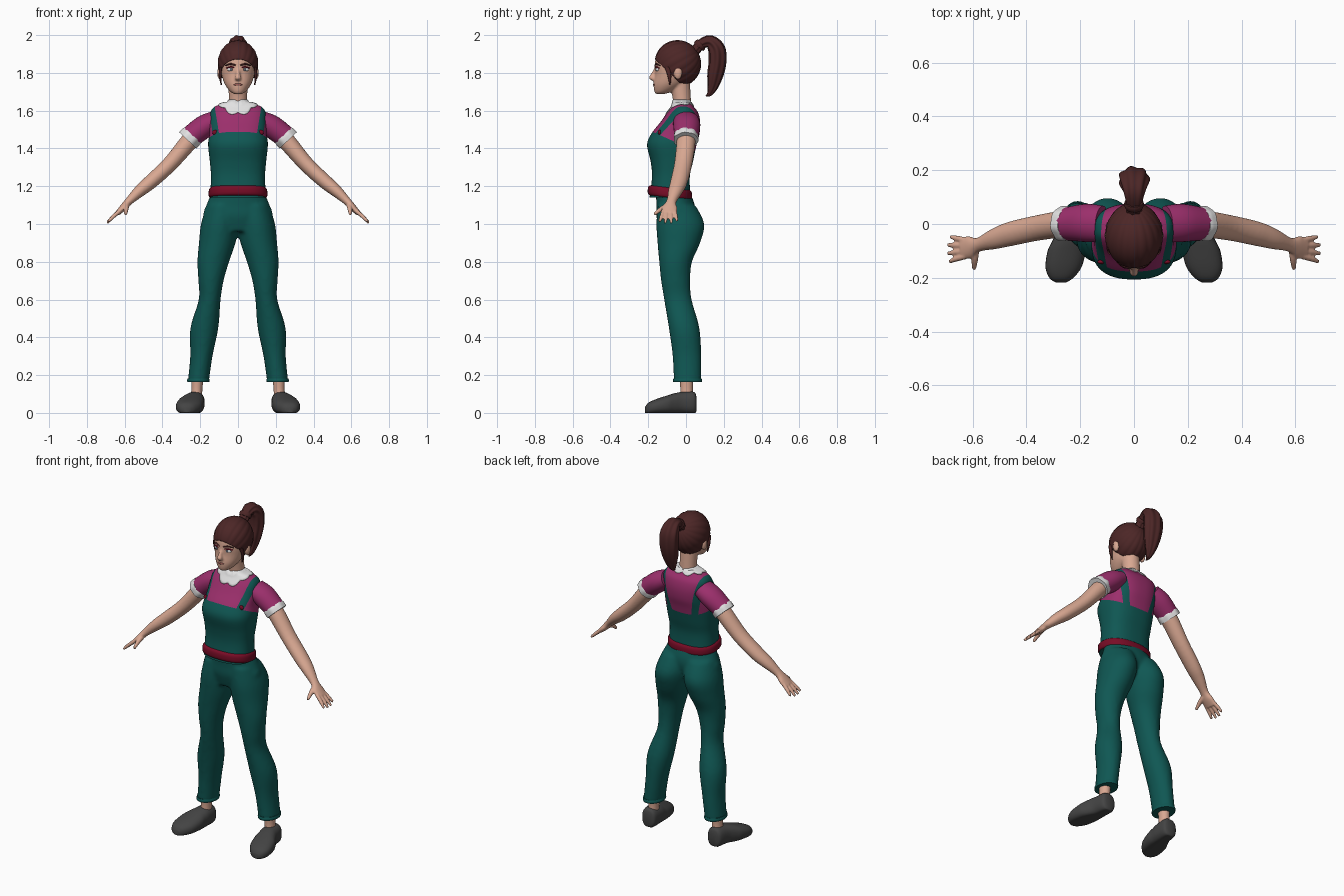
import bpy, bmesh, math
from mathutils import Vector, Matrix
from mathutils.bvhtree import BVHTree

if "Cube" in bpy.data.objects:
    bpy.data.objects.remove(bpy.data.objects["Cube"])

X, Y, Z = Vector((1, 0, 0)), Vector((0, 1, 0)), Vector((0, 0, 1))


def material(name, hexa):
    srgb = [int(hexa[i:i + 2], 16) / 255 for i in (0, 2, 4)]
    col = [((c + .055) / 1.055) ** 2.4 if c > .04 else c / 12.92 for c in srgb] + [1]
    m = bpy.data.materials.new(name)
    m.use_nodes = True
    m.diffuse_color = col
    m.node_tree.nodes["Principled BSDF"].inputs["Base Color"].default_value = col
    return m


skin = material("skin", "d9a892")
hair = material("dark brown hair", "4c2626")
teal = material("teal cloth", "0f5753")
magenta = material("magenta cloth", "9c2f6c")
crimson = material("crimson trim", "780c26")
white = material("white lace", "e2e2e2")
charcoal = material("charcoal shoe", "444444")
lip = material("lip", "a0605a")
iris = material("iris", "5a626e")


def spline(rings, steps):
    # smooth interpolation of position and radii together
    p = [Vector(r) for r in rings]
    p = [p[0]] + p + [p[-1]]
    out = []
    for a, b, c, d in zip(p, p[1:], p[2:], p[3:]):
        for k in range(steps):
            t = k / steps
            out.append(b + (c - a) * (t / 2) + (a * 2 - b * 5 + c * 4 - d) * (t * t / 2)
                       + (b * 3 - a - c * 3 + d) * (t ** 3 / 2))
    return out + [p[-1]]


def loft(bm, rings, ref=X, axis=None, sides=28, power=2, steps=5, groove=0, s=1):
    # rings hold x, y, z, radius along ref, radius across
    pts = spline(rings, steps)
    loops = []
    for i, p in enumerate(pts):
        pos = Vector(p[:3])
        d = axis or (Vector(pts[min(i + 1, len(pts) - 1)][:3])
                     - Vector(pts[max(i - 1, 0)][:3])).normalized()
        u = (ref - d * ref.dot(d)).normalized()
        w = d.cross(u)
        loop = []
        for k in range(sides):
            a = math.tau * k / sides
            c, n = math.cos(a), math.sin(a)
            g = 1 + groove * math.cos(7 * a)
            co = (pos + u * (math.copysign(abs(c) ** (2 / power), c) * p[3] * g)
                  + w * (math.copysign(abs(n) ** (2 / power), n) * p[4] * g))
            co.x *= s
            loop.append(bm.verts.new(co))
        loops.append(loop)
    for a, b in zip(loops, loops[1:]):
        for k in range(sides):
            j = (k + 1) % sides
            bm.faces.new((a[k], a[j], b[j], b[k]))
    bm.faces.new(loops[0][::-1])
    bm.faces.new(loops[-1])


def ball(bm, pos, size):
    bmesh.ops.create_uvsphere(bm, u_segments=32, v_segments=16, radius=1,
                              matrix=Matrix.Translation(pos) @ Matrix.Diagonal((*size, 1)))


def finish(name, bm, *mats, remesh=0, mirror=False, thick=0):
    bmesh.ops.recalc_face_normals(bm, faces=bm.faces[:])
    me = bpy.data.meshes.new(name)
    bm.to_mesh(me)
    bm.free()
    for m in mats:
        me.materials.append(m)
    me.shade_smooth()
    me.set_sharp_from_angle(angle=math.radians(50))
    ob = bpy.data.objects.new(name, me)
    bpy.context.collection.objects.link(ob)
    if remesh:
        mod = ob.modifiers.new("blend", 'REMESH')
        mod.mode, mod.voxel_size, mod.use_smooth_shade = 'VOXEL', remesh, True
        mod = ob.modifiers.new("soften", 'SMOOTH')
        mod.factor, mod.iterations = .5, 4
    if thick:
        ob.modifiers.new("thickness", 'SOLIDIFY').thickness = thick
    if mirror:
        ob.modifiers.new("other_side", 'MIRROR')
    return ob


def simple(name, mat, rings, mirror=False, **kw):
    bm = bmesh.new()
    loft(bm, rings, **kw)
    return finish(name, bm, mat, mirror=mirror)


# Trousers: two legs blended into a pelvis
bm = bmesh.new()
leg = [(.21, .008, .165, .056, .073), (.194, .005, .3, .059, .076), (.178, -.01, .45, .074, .081),
       (.15, -.043, .6, .058, .073), (.143, -.055, .7, .067, .077), (.131, -.055, .8, .084, .087),
       (.11, -.038, .9, .097, .113), (.096, -.03, 1, .1, .127), (.08, -.05, 1.1, .085, .1)]
for s in (1, -1):
    loft(bm, leg, axis=Z, s=s)
loft(bm, [(0, -.06, .96, .14, .075), (0, -.055, 1.04, .184, .102), (0, -.055, 1.1, .168, .102),
          (0, -.07, 1.17, .138, .09)], axis=Z)
finish("trousers", bm, teal, remesh=.011)
simple("trouser_hem", teal, [(.21, .008, .163, .058, .075), (.21, .008, .172, .06, .077),
       (.21, .008, .183, .057, .074)], axis=Z, mirror=True)

# Ankles and slip-on shoes
simple("ankle", skin, [(.222, .003, .06, .033, .04), (.218, .003, .12, .029, .033),
       (.215, .003, .2, .034, .038)], axis=Z, mirror=True)
bm = bmesh.new()
loft(bm, [(.225, .056, .055, .025, .035), (.225, .042, .061, .045, .058), (.23, -.02, .061, .054, .058),
          (.24, -.06, .056, .062, .056), (.25, -.1, .05, .071, .05), (.262, -.16, .04, .067, .04),
          (.27, -.2, .031, .045, .03), (.272, -.217, .024, .02, .015)], axis=-Y, power=2.4)
for v in bm.verts:
    v.co.z = max(v.co.z - .008, 0)
finish("shoe", bm, charcoal, mirror=True)

# Torso: bib, straps and shirt are cut into one surface
bm = bmesh.new()
loft(bm, [(0, -.085, 1.14, .148, .108), (0, -.08, 1.25, .143, .1), (0, -.075, 1.33, .149, .112),
          (0, -.075, 1.42, .158, .131), (0, -.055, 1.48, .151, .127), (0, -.03, 1.54, .15, .105),
          (0, -.018, 1.59, .146, .082), (0, -.018, 1.62, .125, .06), (0, -.02, 1.64, .075, .05)],
     axis=Z, sides=64, power=2.5)
bib_at, bib_dir = Vector((0, -.07, 1.44)), Vector((0, .45, 1))
cuts = [(bib_at, bib_dir)]
for s in (1, -1):
    for edge in (.089, .125):
        cuts.append((Vector((s * edge, 0, 1.48)), Vector((s, .0725, -.22))))
for at, normal in cuts:
    bmesh.ops.bisect_plane(bm, geom=bm.verts[:] + bm.edges[:] + bm.faces[:],
                           plane_co=at, plane_no=normal)
for f in bm.faces:
    c = f.calc_center_median()
    strap = .089 < abs(c.x) + .0725 * c.y - .22 * (c.z - 1.48) < .125
    f.material_index = 1 if (c - bib_at).dot(bib_dir) > 0 and not strap else 0
body = BVHTree.FromBMesh(bm)
finish("torso", bm, teal, magenta)

# Waistband, lower at the back
bm = bmesh.new()
loft(bm, [(0, -.085, 1.138, .146, .106), (0, -.085, 1.148, .155, .117), (0, -.085, 1.18, .154, .116),
          (0, -.085, 1.192, .145, .106)], axis=Z, sides=48, power=2.4, steps=3)
for v in bm.verts:
    v.co.z -= .12 * (v.co.y + .085)
finish("waistband", bm, crimson)

# Strap buttons resting on the bib
bm = bmesh.new()
hit = body.ray_cast(Vector((.122, -1, 1.485)), Y)[0]
ball(bm, hit, (.014, .008, .014))
finish("strap_button", bm, crimson, mirror=True)

# Scalloped collar draped over the shoulders
bm = bmesh.new()
rows, n = 6, 96
grid = []
for r in range(rows):
    t = r / (rows - 1)
    row = []
    for k in range(n):
        a = math.tau * k / n
        wave = .012 * abs(math.sin(4 * a)) * t
        rx = .05 + .047 * t + wave
        ry = .048 + (.03 if math.sin(a) < 0 else .012) * t + wave
        x, y = rx * math.cos(a), -.024 + ry * math.sin(a)
        z = body.ray_cast(Vector((x, y, 3)), -Z)[0].z + .006 + (.012 if r == 0 else 0)
        row.append(bm.verts.new((x, y, z)))
    grid.append(row)
for a, b in zip(grid, grid[1:]):
    for k in range(n):
        bm.faces.new((a[k], b[k], b[(k + 1) % n], a[(k + 1) % n]))
finish("collar", bm, white, thick=.006)

# Sleeves with frilled cuffs
simple("sleeve", magenta, [(.12, 0, 1.55, .068, .05), (.18, .004, 1.515, .071, .061),
       (.253, 0, 1.46, .061, .058)], ref=Y, mirror=True)
simple("sleeve_cuff", white, [(.24, 0, 1.471, .062, .059), (.25, 0, 1.46, .065, .062),
       (.266, 0, 1.443, .065, .062)], ref=Y, groove=.025, sides=42, mirror=True)

# Arms with palm, fingers and thumb
bm = bmesh.new()
loft(bm, [(.18, 0, 1.52, .05, .05), (.26, 0, 1.435, .05, .047), (.36, -.015, 1.318, .047, .041),
          (.46, -.037, 1.225, .045, .038), (.52, -.056, 1.175, .038, .032),
          (.578, -.077, 1.12, .026, .021), (.61, -.086, 1.085, .041, .018),
          (.64, -.09, 1.055, .041, .013)], ref=Y)
for base, tip, reach in ((-.06, -.047, .85), (-.08, -.078, 1), (-.101, -.11, 1), (-.12, -.14, .9)):
    loft(bm, [(.625, base, 1.07, .011, .011), (.625 + .04 * reach, (base + tip) / 2, 1.07 - .035 * reach, .0105, .0105),
              (.625 + .068 * reach, tip, 1.07 - .064 * reach, .007, .007)], ref=Y, sides=12)
loft(bm, [(.59, -.09, 1.1, .016, .016), (.592, -.13, 1.08, .013, .013), (.595, -.168, 1.05, .008, .008)],
     ref=X, sides=12)
finish("arm", bm, skin, remesh=.0045, mirror=True)

# Head, neck, nose and ears
bm = bmesh.new()
loft(bm, [(0, -.02, 1.6, .054, .05), (0, -.022, 1.66, .049, .048), (0, -.035, 1.77, .052, .055)], axis=Z)
loft(bm, [(0, -.138, 1.688, .02, .022), (0, -.118, 1.703, .043, .05), (0, -.092, 1.74, .07, .08),
          (0, -.073, 1.79, .087, .092), (0, -.062, 1.84, .095, .104), (0, -.055, 1.89, .088, .1),
          (0, -.05, 1.94, .055, .06)], axis=Z)
ball(bm, (0, -.045, 1.85), (.098, .114, .112))
loft(bm, [(0, -.155, 1.83, .009, .009), (0, -.173, 1.795, .011, .013), (0, -.182, 1.772, .017, .014),
          (0, -.172, 1.76, .012, .009)], axis=-Z, sides=16)
for s in (1, -1):
    ball(bm, (s * .096, -.042, 1.8), (.014, .022, .036))
finish("head", bm, skin, remesh=.006)

# Eyes, brows and mouth
for name, mat, pos, size in (("eye", white, (.036, -.147, 1.818), (.021, .013, .011)),
                             ("eye_iris", iris, (.035, -.157, 1.818), (.008, .005, .009))):
    bm = bmesh.new()
    ball(bm, pos, size)
    finish(name, bm, mat, mirror=True)
simple("eyelid", crimson, [(.012, -.157, 1.824, .004, .003), (.036, -.16, 1.832, .005, .004),
       (.062, -.14, 1.825, .004, .003)], ref=Y, sides=10, mirror=True)
simple("eyebrow", hair, [(.012, -.163, 1.84, .004, .004), (.04, -.156, 1.847, .005, .005),
       (.066, -.136, 1.838, .003, .003)], ref=Y, sides=10, mirror=True)
bm = bmesh.new()
ball(bm, (0, -.167, 1.738), (.023, .008, .007))
finish("lips", bm, lip)

# Combed-back hair with grooves running to the ponytail
bm = bmesh.new()
bmesh.ops.create_uvsphere(bm, u_segments=108, v_segments=40, radius=1)
for v in bm.verts:
    swell = abs(math.sin(9 * math.atan2(v.co.y, v.co.x))) * (1 - v.co.z ** 2)
    v.co *= 1 + .025 * swell
bm.transform(Matrix.Translation((0, -.043, 1.85)) @ Matrix.Diagonal((.105, .122, .121, 1))
             @ Matrix.Rotation(math.radians(-60), 4, 'X'))
bmesh.ops.bisect_plane(bm, geom=bm.verts[:] + bm.edges[:] + bm.faces[:], clear_inner=True,
                       plane_co=(0, 0, 1.715), plane_no=(0, .96, 1))
finish("hair_cap", bm, hair, thick=.008)
simple("side_lock", hair, [(.09, -.1, 1.83, .008, .014), (.095, -.088, 1.785, .007, .01),
       (.088, -.085, 1.735, .003, .003)], axis=-Z, sides=12, mirror=True)
simple("ponytail", hair, [(0, .045, 1.915, .028, .026), (0, .085, 1.955, .03, .026),
       (0, .128, 1.964, .042, .034), (0, .162, 1.925, .055, .044), (0, .167, 1.86, .055, .045),
       (0, .155, 1.79, .046, .041), (0, .142, 1.73, .03, .028), (0, .125, 1.69, .014, .014),
       (0, .105, 1.677, .003, .003)], groove=.07, sides=70)
simple("hair_tie", hair, [(0, .066, 1.937, .034, .032), (0, .074, 1.946, .037, .034),
       (0, .082, 1.953, .034, .031)], steps=3)
